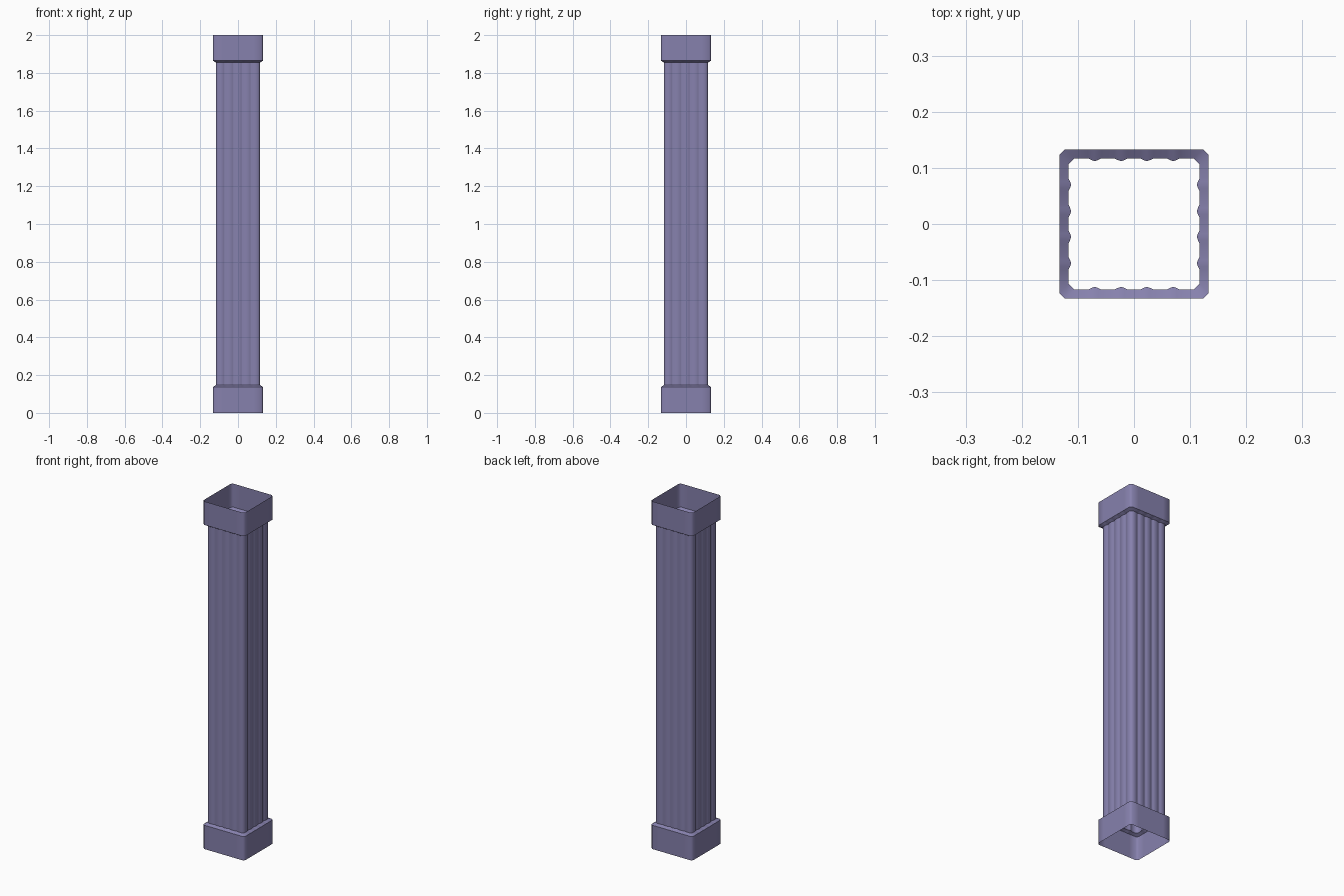
import bpy, bmesh
from mathutils import Matrix, Vector

cube = bpy.data.objects.get("Cube")
if cube:
    bpy.data.objects.remove(cube)

COLOUR = (0.24, 0.22, 0.42, 1)
mat = bpy.data.materials.new("muted violet")
mat.use_nodes = True
mat.diffuse_color = COLOUR
mat.node_tree.nodes["Principled BSDF"].inputs["Base Color"].default_value = COLOUR

GROOVES = (-0.07, -0.023, 0.023, 0.07)
# Groove cross-section: offset along the wall, share of full depth
GROOVE_SHAPE = ((-0.012, 0), (-0.006, 0.6), (0, 1), (0.006, 0.6), (0.012, 0))


def outline(half, chamfer, depth, z):
    """Square ring with chamfered corners and four grooves on each side."""
    side = [(chamfer - half, -half)]
    for centre in GROOVES:
        side += [(centre + dx, -half + depth * share) for dx, share in GROOVE_SHAPE]
    side.append((half - chamfer, -half))
    ring = []
    for quarter in range(4):
        turn = Matrix.Rotation(quarter * 1.5707963, 3, 'Z')
        ring += [turn @ Vector((x, y, z)) for x, y in side]
    return ring


def loft(name, rings):
    bm = bmesh.new()
    loops = [[bm.verts.new(p) for p in ring] for ring in rings]
    for low, high in zip(loops, loops[1:]):
        for i in range(len(low)):
            j = (i + 1) % len(low)
            bm.faces.new((low[i], low[j], high[j], high[i]))
    mesh = bpy.data.meshes.new(name)
    bm.to_mesh(mesh)
    bm.free()
    mesh.materials.append(mat)
    obj = bpy.data.objects.new(name, mesh)
    bpy.context.collection.objects.link(obj)
    bpy.ops.object.select_all(action='DESELECT')
    obj.select_set(True)
    bpy.context.view_layer.objects.active = obj
    bpy.ops.object.shade_smooth_by_angle(angle=0.82)


def collar(z):
    return outline(0.133, 0.01, 0, z)


def fluted(z):
    return outline(0.117, 0.011, 0.005, z)


# Hollow fluted shaft
loft("shaft", [fluted(0.146), fluted(1.856)])
# Open base with a sloped shoulder
loft("base", [collar(0), collar(0.137), fluted(0.147)])
# Open capital with a sloped underside
loft("capital", [fluted(1.855), collar(1.865), collar(2)])
